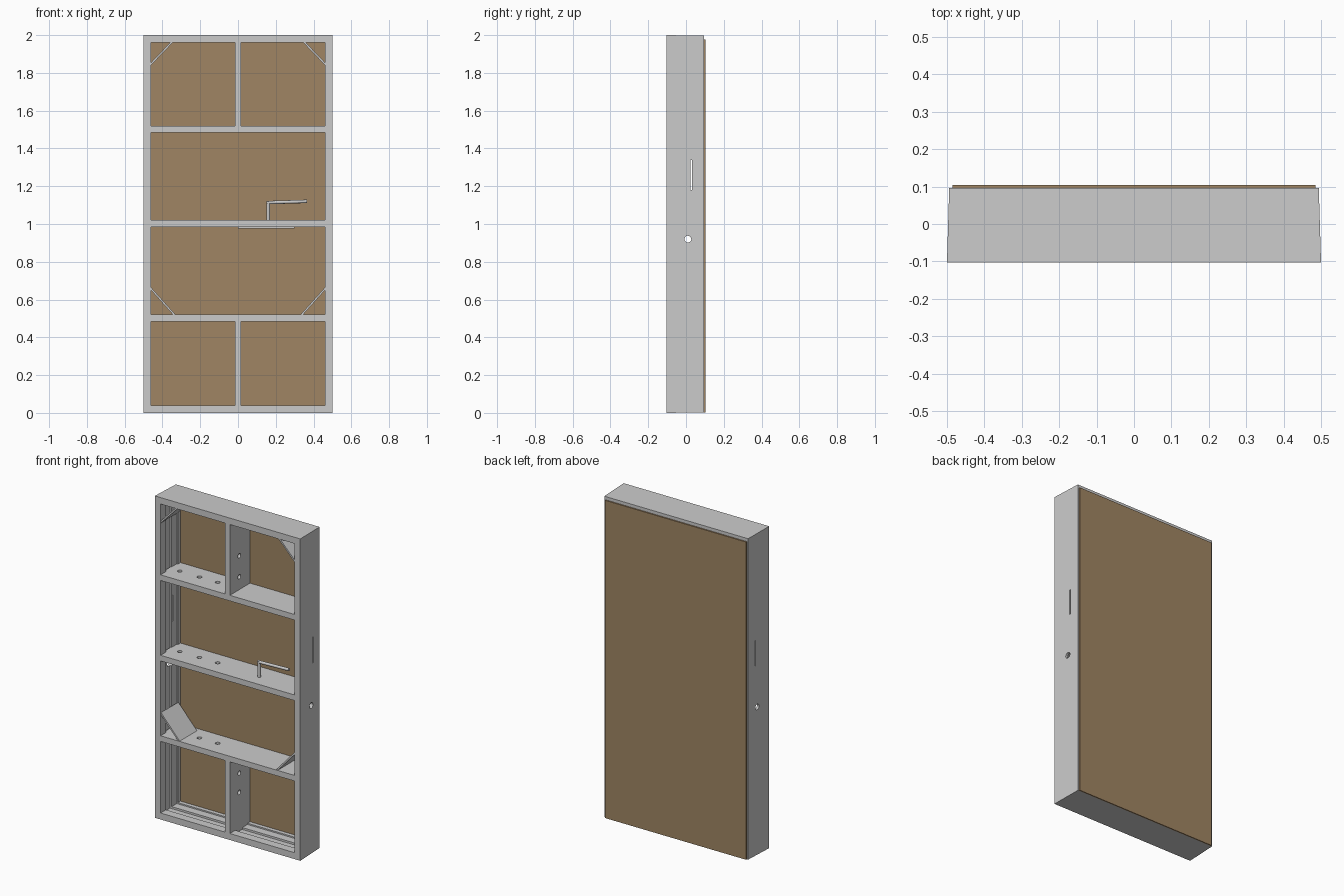
import bpy, bmesh, math
from mathutils import Vector, Matrix

cube = bpy.data.objects.get("Cube")
if cube:
    bpy.data.objects.remove(cube, do_unlink=True)


def material(name, rgb):
    m = bpy.data.materials.new(name)
    m.use_nodes = True
    m.diffuse_color = (*rgb, 1)
    m.node_tree.nodes["Principled BSDF"].inputs["Base Color"].default_value = (*rgb, 1)
    return m


STEEL = material("grey steel", (0.6, 0.6, 0.6))
WOOD = material("brown plywood", (0.35, 0.235, 0.125))
FRONT, BACK = -0.103, 0.096


def finish(name, bm, mat):
    bmesh.ops.recalc_face_normals(bm, faces=bm.faces)
    mesh = bpy.data.meshes.new(name)
    bm.to_mesh(mesh)
    bm.free()
    mesh.materials.append(mat)
    obj = bpy.data.objects.new(name, mesh)
    bpy.context.collection.objects.link(obj)
    return obj


def box(name, x, y, z, mat=STEEL, tilt=0):
    """Box between pairs of limits, turned about y through its centre."""
    size = [b - a for a, b in (x, y, z)]
    mid = [(a + b) / 2 for a, b in (x, y, z)]
    bm = bmesh.new()
    bmesh.ops.create_cube(bm, size=1, matrix=Matrix.Translation(mid)
                          @ Matrix.Rotation(tilt, 4, 'Y') @ Matrix.Diagonal((*size, 1)))
    return finish(name, bm, mat)


def rod(name, a, b, r, mat=STEEL):
    """Round bar from a to b."""
    a, b = Vector(a), Vector(b)
    turn = (b - a).to_track_quat('Z', 'Y').to_matrix().to_4x4()
    bm = bmesh.new()
    bmesh.ops.create_cone(bm, cap_ends=True, segments=16, radius1=r, radius2=r,
                          depth=(b - a).length,
                          matrix=Matrix.Translation((a + b) / 2) @ turn)
    return finish(name, bm, mat)


def cut(obj, cutters):
    for c in cutters:
        c.hide_render = True
        mod = obj.modifiers.new("hole", 'BOOLEAN')
        mod.operation, mod.solver, mod.object = 'DIFFERENCE', 'EXACT', c
        bpy.context.view_layer.objects.active = obj
        bpy.ops.object.modifier_apply(modifier=mod.name)
        bpy.data.objects.remove(c, do_unlink=True)


# Outer frame: stepped channel profile (inset, depth) carried round the rectangle
profile = [(0, FRONT), (0.04, FRONT), (0.04, -0.05), (0.018, -0.05), (0.018, 0.02),
           (0.03, 0.02), (0.03, 0.07), (0.038, 0.07), (0.038, BACK), (0.006, BACK)]
bm = bmesh.new()
rings = []
for d, y in profile:
    w = 0.5 - d
    h = d * 0.5 if (d, y) == profile[-1] else d
    rings.append([bm.verts.new((sx * w, y, h if low else 2 - h))
                  for sx, low in ((-1, 1), (1, 1), (1, 0), (-1, 0))])
for i, ring in enumerate(rings):
    nxt = rings[(i + 1) % len(rings)]
    for j in range(4):
        k = (j + 1) % 4
        bm.faces.new((ring[j], ring[k], nxt[k], nxt[j]))
frame = finish("outer_frame", bm, STEEL)

# Tie holes and narrow slots through both sides
cut(frame, [rod("hole_cutter", (-0.6, 0.01, 0.92), (0.6, 0.01, 0.92), 0.018),
            box("slot_cutter", (-0.6, 0.6), (0.025, 0.031), (1.18, 1.34))])

# Cross rails with three bolt holes near one end
for label, z in (("lower", 0.5), ("middle", 1.0), ("upper", 1.5)):
    rail = box(label + "_rail", (-0.475, 0.475), (FRONT, BACK), (z - 0.015, z + 0.02))
    cut(rail, [rod("hole_cutter", (x, 0, z - 0.1), (x, 0, z + 0.1), 0.014)
               for x in (-0.4, -0.265, -0.14)])

# Short centre posts in the end bays, each with two holes
for label, lo, hi, holes in (("lower", 0.02, 0.49, (0.26, 0.38)),
                             ("upper", 1.515, 1.98, (1.6, 1.73))):
    post = box(label + "_post", (-0.016, 0.016), (FRONT, BACK), (lo, hi))
    cut(post, [rod("hole_cutter", (-0.1, -0.01, z), (0.1, -0.01, z), 0.014) for z in holes])

# Diagonal corner plates
for side, s in (("left", 1), ("right", -1)):
    for label, z_side, z_flat, x_flat in (("upper", 1.845, 1.965, 0.348),
                                          ("lower", 0.66, 0.515, 0.333)):
        dx, dz = x_flat - 0.463, z_flat - z_side
        half = math.hypot(dx, dz) / 2
        cx, cz = s * (0.463 + x_flat) / 2, (z_side + z_flat) / 2
        box(f"{label}_{side}_gusset", (cx - half, cx + half), (-0.1, 0.07),
            (cz - 0.005, cz + 0.005), tilt=-math.atan2(dz, s * dx))

# Bent locking handle on the middle rail and its flat bar underneath
rod("handle_stem", (0.16, -0.02, 1.01), (0.16, -0.02, 1.12), 0.009)
rod("handle_grip", (0.152, -0.02, 1.113), (0.365, -0.02, 1.12), 0.009)
box("locking_bar", (0, 0.3), (-0.035, -0.005), (0.977, 0.986))

# Plywood facing on the back
box("plywood_sheet", (-0.485, 0.485), (BACK - 0.001, 0.104), (0.003, 1.977), WOOD)

for obj in bpy.context.scene.objects:
    if obj.name.startswith("handle"):
        bpy.context.view_layer.objects.active = obj
        with bpy.context.temp_override(object=obj, active_object=obj,
                                       selected_objects=[obj],
                                       selected_editable_objects=[obj]):
            bpy.ops.object.shade_smooth_by_angle(angle=math.radians(40))
